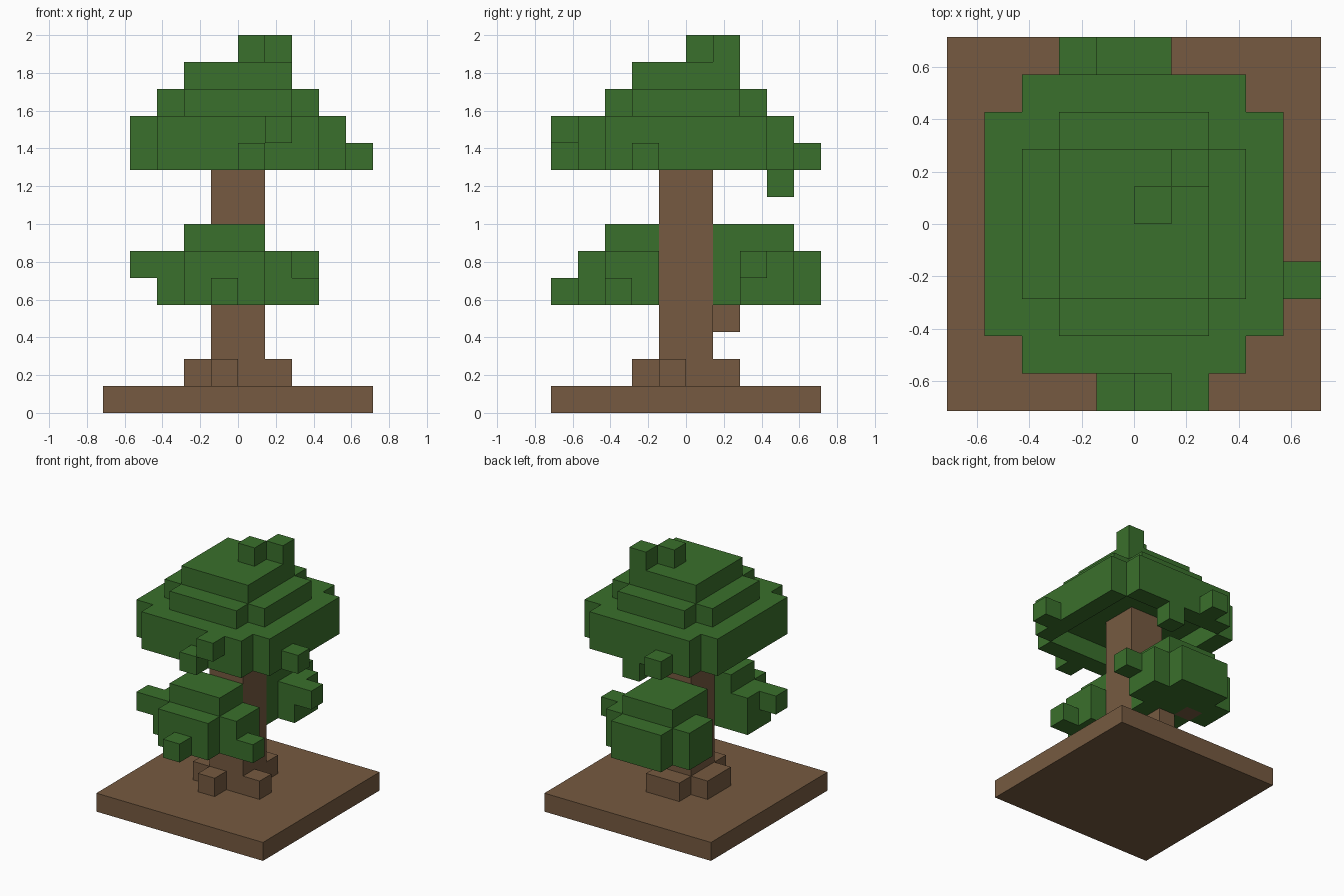
import bpy
import bmesh
from mathutils import Vector

UNIT = 1 / 7  # edge of one block

cube = bpy.data.objects.get("Cube")
if cube:
    bpy.data.objects.remove(cube, do_unlink=True)


def make_material(name, colour):
    mat = bpy.data.materials.new(name)
    mat.use_nodes = True
    mat.diffuse_color = colour
    mat.node_tree.nodes["Principled BSDF"].inputs["Base Color"].default_value = colour
    return mat


bark = make_material("bark_brown", (0.18, 0.102, 0.052, 1))
leaf = make_material("leaf_green", (0.042, 0.162, 0.025, 1))


def box(x, y, z):
    """Block cells inside three (start, end) ranges."""
    return {(i, j, k) for i in range(*x) for j in range(*y) for k in range(*z)}


def plus(r, z):
    """Square layer with its corner blocks left out."""
    return box((-r, r), (1 - r, r - 1), z) | box((1 - r, r - 1), (-r, r), z)


# Ground slab
ground = box((-5, 5), (-5, 5), (0, 1))

# Trunk, four roots and a short branch at the back
trunk = box((-1, 1), (-1, 1), (1, 10))
trunk |= box((-1, 0), (-2, -1), (1, 2))
trunk |= box((1, 2), (-1, 0), (1, 2))
trunk |= box((-1, 1), (1, 2), (1, 2))
trunk |= box((-2, -1), (-1, 1), (1, 2))
trunk |= box((-1, 0), (1, 2), (3, 4))
trunk |= box((-2, -1), (2, 3), (4, 5))

# Low front foliage: body, cap, side lumps, loose twigs
front_foliage = box((-2, 1), (-4, -1), (4, 6))
front_foliage |= box((-2, 1), (-3, -1), (6, 7))
front_foliage |= box((-3, 2), (-3, -1), (4, 6))
front_foliage |= box((2, 3), (-3, -2), (4, 5))
front_foliage |= box((-1, 0), (-5, -4), (4, 5))
front_foliage |= box((-4, -3), (-3, -2), (5, 6))

# Low back foliage
back_foliage = box((-2, 1), (1, 5), (4, 6))
back_foliage |= box((-2, 1), (1, 4), (6, 7))
back_foliage |= box((-3, 2), (2, 4), (4, 6))
back_foliage |= box((2, 3), (2, 3), (5, 6))

# Stepped canopy, hollow underneath, with loose twigs
canopy = plus(4, (9, 11)) - box((-3, 3), (-3, 3), (9, 10))
canopy |= plus(3, (11, 12)) | box((-2, 2), (-2, 2), (12, 13))
for twig in ((0, 0, 13), (1, 1, 13), (0, -5, 9), (1, -5, 10),
             (4, -2, 9), (-2, 4, 9), (0, 3, 8)):
    canopy.add(twig)

parts = {
    "ground_slab": (ground, bark),
    "trunk": (trunk, bark),
    "front_foliage": (front_foliage - trunk, leaf),
    "back_foliage": (back_foliage - trunk, leaf),
    "canopy": (canopy - trunk, leaf),
}
filled = set().union(*(cells for cells, _ in parts.values()))


def build(name, cells, mat):
    """Skin the open sides of a set of block cells."""
    bm = bmesh.new()
    for cell in sorted(cells):
        centre = Vector(cell) + Vector((0.5, 0.5, 0.5))
        for axis in range(3):
            for side in (-1, 1):
                n = Vector((0, 0, 0))
                n[axis] = side
                if tuple(int(c + d) for c, d in zip(cell, n)) in filled:
                    continue
                u = Vector((0, 0, 0))
                u[(axis + 1) % 3] = 0.5
                v = n.cross(u)
                mid = centre + n / 2
                corners = (mid - u - v, mid + u - v, mid + u + v, mid - u + v)
                bm.faces.new([bm.verts.new(p * UNIT) for p in corners])
    bmesh.ops.remove_doubles(bm, verts=bm.verts, dist=0.001)
    mesh = bpy.data.meshes.new(name)
    bm.to_mesh(mesh)
    bm.free()
    mesh.materials.append(mat)
    obj = bpy.data.objects.new(name, mesh)
    bpy.context.collection.objects.link(obj)


for part_name, (part_cells, part_mat) in parts.items():
    build(part_name, part_cells, part_mat)
